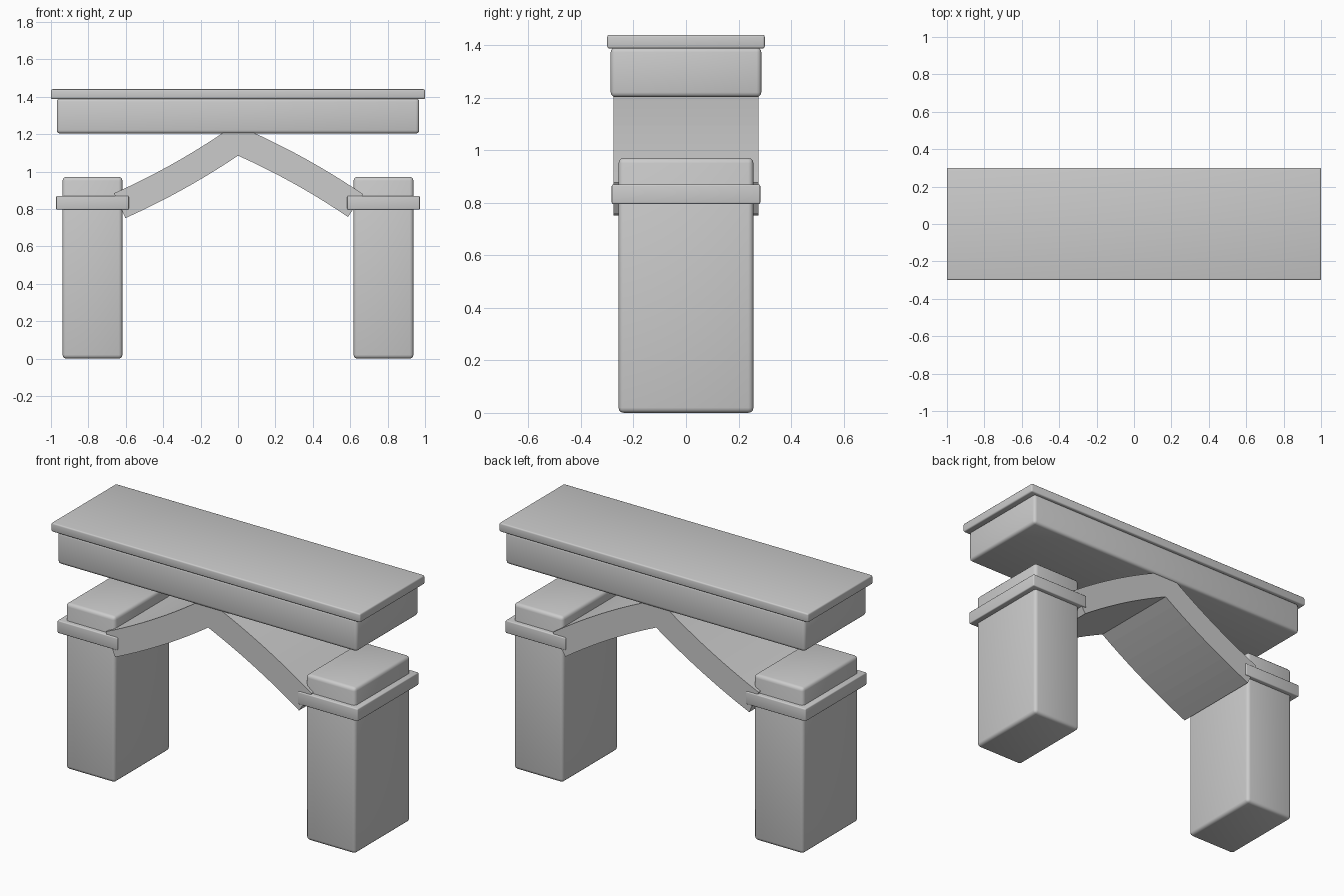
import bpy, bmesh, math
from mathutils import Vector

if "Cube" in bpy.data.objects:
    bpy.data.objects.remove(bpy.data.objects["Cube"])


def finish(obj, bevel=0.0, segments=3):
    bpy.ops.object.select_all(action='DESELECT')
    obj.select_set(True)
    bpy.context.view_layer.objects.active = obj
    if bevel:
        m = obj.modifiers.new("Bevel", 'BEVEL')
        m.width = bevel
        m.segments = segments
        bpy.ops.object.modifier_apply(modifier="Bevel")
    bpy.ops.object.shade_smooth_by_angle(angle=math.radians(31))


def block(name, cx, hx, hy, z0, z1, bevel):
    bm = bmesh.new()
    bmesh.ops.create_cube(bm, size=1)
    for v in bm.verts:
        v.co = (cx + v.co.x * 2 * hx, v.co.y * 2 * hy,
                (z0 + z1) / 2 + v.co.z * (z1 - z0))
    me = bpy.data.meshes.new(name)
    bm.to_mesh(me)
    bm.free()
    obj = bpy.data.objects.new(name, me)
    bpy.context.collection.objects.link(obj)
    finish(obj, bevel)


def arc(a, b, sag, n):
    """Points from a to b, bowed by sag to the left of the direction."""
    a, b = Vector(a), Vector(b)
    d = b - a
    nrm = Vector((-d.y, d.x)).normalized()
    return [a + d * (i / n) + nrm * sag * 4 * (i / n) * (1 - i / n)
            for i in range(n + 1)]


# Piers with collar bands
for side, s in (("left", -1), ("right", 1)):
    block(side + "_pier", s * 0.778, 0.16, 0.257, 0.0, 0.971, 0.02)
    block(side + "_pier_band", s * 0.778, 0.194, 0.283, 0.796, 0.87, 0.006)

# Deck and top slab
block("deck", 0, 0.969, 0.287, 1.203, 1.392, 0.018)
block("top_slab", 0, 1.0, 0.3, 1.388, 1.44, 0.008)

# Pointed arch: left arm sags, right arm bows upward
N, THICK, HALF = 10, 0.146, 0.276
inner = (arc((-0.602, 0.751), (0, 1.085), -0.015, N)
         + arc((0, 1.085), (0.588, 0.757), 0.015, N)[1:])
outer = []
last = len(inner) - 1
for i, p in enumerate(inner):
    t = inner[min(i + 1, last)] - inner[max(i - 1, 0)]
    t.normalize()
    stretch = 1 / math.cos(math.radians(29)) if i == N else 1
    outer.append(p + Vector((-t.y, t.x)) * THICK * stretch)

bm = bmesh.new()
rows = [[bm.verts.new((q.x, y, q.y)) for y, q in
         ((-HALF, p), (HALF, p), (HALF, o), (-HALF, o))]
        for p, o in zip(inner, outer)]
for r0, r1 in zip(rows, rows[1:]):
    for k in range(4):
        j = (k + 1) % 4
        bm.faces.new((r0[k], r0[j], r1[j], r1[k]))
bm.faces.new(rows[0])
bm.faces.new(rows[-1])
bmesh.ops.recalc_face_normals(bm, faces=bm.faces[:])
mesh = bpy.data.meshes.new("pointed_arch")
bm.to_mesh(mesh)
bm.free()
arch = bpy.data.objects.new("pointed_arch", mesh)
bpy.context.collection.objects.link(arch)
